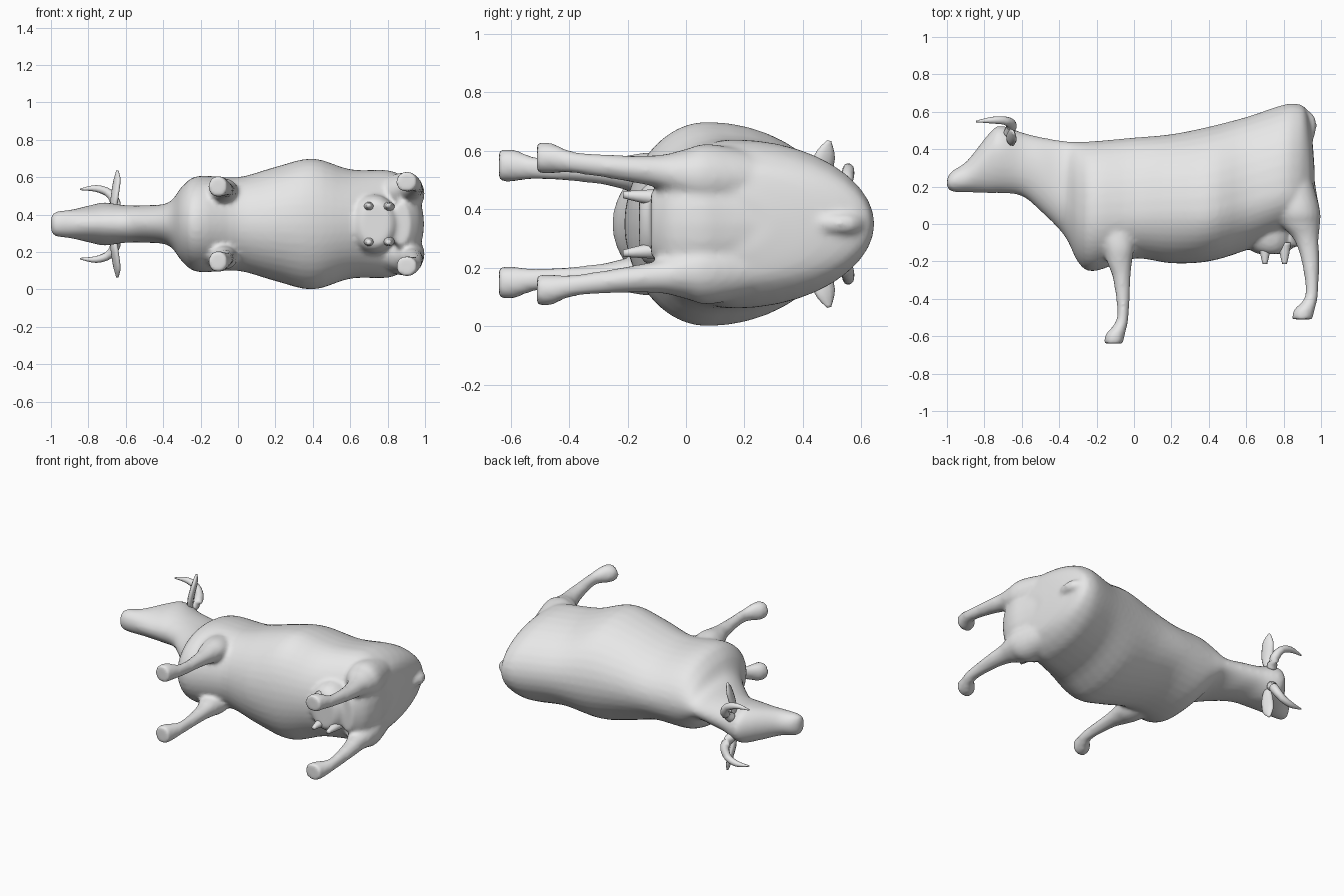
import bpy, bmesh, math
from mathutils import Vector

if "Cube" in bpy.data.objects:
    bpy.data.objects.remove(bpy.data.objects["Cube"])

MID = 0.35  # mirror plane height: the animal lies on its side, its back towards +y

hide = bpy.data.materials.new("grey_hide")
hide.diffuse_color = (0.8, 0.8, 0.8, 1)
hide.use_nodes = True
hide.node_tree.nodes["Principled BSDF"].inputs["Base Color"].default_value = hide.diffuse_color


def spline(rows, steps):
    """Catmull-Rom resampling of rows of numbers."""
    out = []
    for i in range(len(rows) - 1):
        a, b, c, d = (rows[max(0, min(len(rows) - 1, i + k))] for k in (-1, 0, 1, 2))
        for s in range(steps):
            t = s / steps
            out.append([0.5 * (2 * q + (r - p) * t + (2 * p - 5 * q + 4 * r - u) * t * t
                               + (3 * q - p - 3 * r + u) * t ** 3)
                        for p, q, r, u in zip(a, b, c, d)])
    return out + [list(rows[-1])]


def add_loft(bm, rings):
    """Skin a list of closed rings and cap both ends."""
    vs = [[bm.verts.new(p) for p in ring] for ring in rings]
    n = len(vs[0])
    faces = [bm.faces.new((a[i], a[(i + 1) % n], b[(i + 1) % n], b[i]))
             for a, b in zip(vs, vs[1:]) for i in range(n)]
    faces += [bm.faces.new(vs[0]), bm.faces.new(vs[-1])]
    bmesh.ops.recalc_face_normals(bm, faces=faces)


def angles(n):
    return [2 * math.pi * i / n for i in range(n)]


def limb(bm, rows, side, n=20, steps=4):
    """Loft along y; rows are y, x, sideways offset, x radius, z radius."""
    add_loft(bm, [[(x + rx * math.cos(a), y, MID + side * (o + rz * math.sin(a))) for a in angles(n)]
                  for y, x, o, rx, rz in spline(rows, steps)])


def tube(bm, rows, side=1, n=10, steps=4):
    """Loft along a path; rows are x, y, sideways offset, radius, flat radius."""
    pts = spline(rows, steps)
    rings = []
    for i, (x, y, o, r, f) in enumerate(pts):
        d = (Vector(pts[min(i + 1, len(pts) - 1)][:3]) - Vector(pts[max(i - 1, 0)][:3])).normalized()
        u = d.cross(Vector((0.3, 0.2, 1) if abs(d.z) < 0.7 else (1, 0.4, 0))).normalized()
        w = d.cross(u)
        ring = [Vector((x, y, o)) + u * r * math.cos(a) + w * f * math.sin(a) for a in angles(n)]
        rings.append([(p.x, p.y, MID + side * p.z) for p in ring])
    add_loft(bm, rings)


def finish(bm, name):
    me = bpy.data.meshes.new(name)
    bm.to_mesh(me)
    bm.free()
    me.materials.append(hide)
    for p in me.polygons:
        p.use_smooth = True
    ob = bpy.data.objects.new(name, me)
    bpy.context.collection.objects.link(ob)
    return ob


# Head, neck and trunk: x, back, underside, half width, height of widest point
head = [(-1.0, .245, .195, .045, .22), (-.97, .285, .172, .067, .23), (-.89, .34, .17, .077, .25),
        (-.77, .49, .165, .105, .36), (-.71, .525, .165, .115, .38), (-.6, .49, .15, .10, .31)]
trunk = [(-.5, .465, .07, .10, .27), (-.37, .443, -.065, .115, .13), (-.295, .44, -.21, .205, .05),
         (-.21, .443, -.252, .257, .05), (0, .462, -.185, .25, .06), (.2, .48, -.21, .305, .07),
         (.4, .52, -.2, .35, .07), (.6, .572, -.14, .292, .12), (.79, .635, -.06, .288, .17),
         (.87, .643, -.05, .262, .17), (.92, .612, -.04, .222, .17), (.95, .48, 0, .18, .16),
         (.965, .3, .02, .10, .12)]
body = bmesh.new()
add_loft(body, [[(x, wide + ((top - wide) if math.sin(a) > 0 else (wide - low)) * math.sin(a),
                  MID + hw * math.cos(a)) for a in angles(40)]
                for x, top, low, hw, wide in spline(head + trunk, 4)])

# Legs
fore = [(.1, -.13, .15, .1, .06), (-.1, -.085, .175, .085, .07), (-.2, -.078, .175, .068, .06),
        (-.3, -.065, .18, .046, .043), (-.5, -.06, .19, .031, .037), (-.59, -.1, .2, .052, .056),
        (-.64, -.108, .2, .05, .055)]
hind = [(.4, .82, .15, .08, .06), (.1, .875, .16, .115, .113), (0, .89, .165, .105, .092),
        (-.08, .92, .178, .067, .06), (-.2, .943, .19, .047, .045), (-.38, .95, .21, .034, .037),
        (-.46, .91, .225, .056, .053), (-.51, .9, .225, .056, .053)]
for side in (1, -1):
    limb(body, fore, side)
    limb(body, hind, side)

# Full hindquarters between the thighs, udder and tail head
limb(body, [(.34, .86, 0, .09, .12), (.15, .887, 0, .092, .18), (.05, .905, 0, .09, .19),
            (-.05, .90, 0, .075, .17), (-.12, .87, 0, .05, .11)], 1)
limb(body, [(.1, .72, 0, .13, .16), (-.06, .725, 0, .135, .16), (-.13, .73, 0, .115, .14),
            (-.16, .735, 0, .075, .11)], 1)
tube(body, [(.85, .61, 0, .03, .03), (.93, .57, 0, .032, .035), (.95, .51, 0, .026, .03),
            (.925, .42, 0, .02, .024)])

# Merge the skin into one smooth surface
skin = finish(body, "body")
mod = skin.modifiers.new("merge", 'REMESH')
mod.mode = 'VOXEL'
mod.voxel_size = 0.013
mod.use_smooth_shade = True
mod = skin.modifiers.new("soften", 'SMOOTH')
mod.factor = 0.5
mod.iterations = 6

# Horns, ears and teats, mirrored on both sides
horn = [(-.67, .48, .06, .03, .03), (-.655, .53, .11, .028, .028), (-.69, .552, .165, .023, .023),
        (-.76, .555, .19, .018, .018), (-.845, .548, .185, .004, .004)]
ear = [(-.665, .45, .08, .022, .017), (-.66, .452, .14, .038, .018), (-.648, .475, .23, .038, .016),
       (-.645, .49, .285, .008, .006)]
teat = [(-.1, 0, .09, .035, .03), (-.16, 0, .095, .025, .022), (-.215, 0, .1, .012, .012)]
for side, tag in ((1, "left"), (-1, "right")):
    for name, rows in (("horn", horn), ("ear", ear)):
        bm = bmesh.new()
        tube(bm, rows, side)
        finish(bm, tag + "_" + name)
    for x, end in ((.7, "front"), (.805, "rear")):
        bm = bmesh.new()
        limb(bm, teat, side, 10, 3)
        bmesh.ops.translate(bm, verts=bm.verts, vec=(x, 0, 0))
        finish(bm, f"{tag}_{end}_teat")
